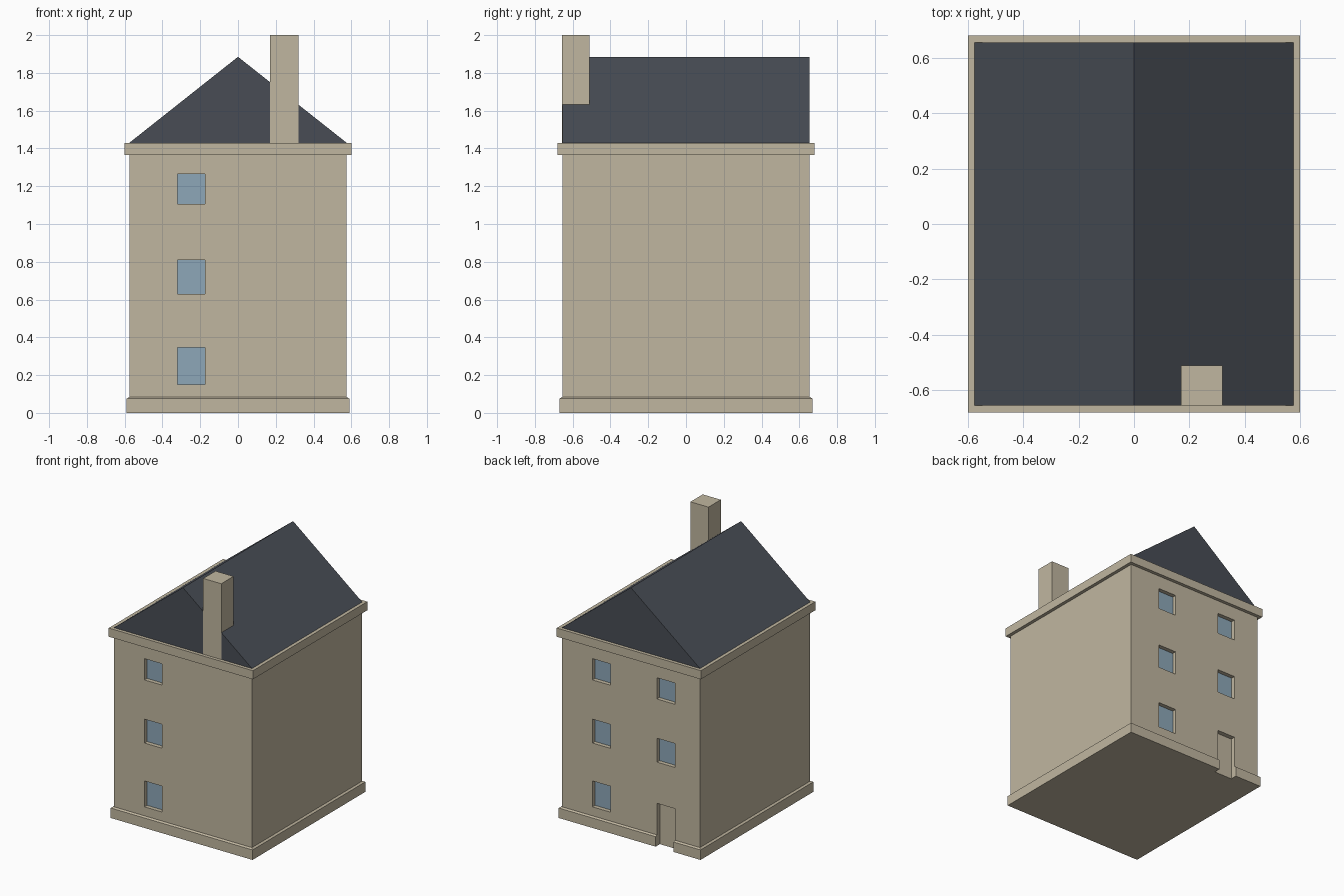
import bpy, bmesh
from mathutils import Vector

if "Cube" in bpy.data.objects:
    bpy.data.objects.remove(bpy.data.objects["Cube"])


def material(name, rgb):
    m = bpy.data.materials.new(name)
    m.diffuse_color = (*rgb, 1)
    m.use_nodes = True
    m.node_tree.nodes["Principled BSDF"].inputs["Base Color"].default_value = m.diffuse_color
    return m


STONE = material("stone", (0.53, 0.47, 0.35))
SLATE = material("slate", (0.065, 0.073, 0.09))
GLASS = material("glass", (0.27, 0.39, 0.48))


def add_box(bm, lo, hi):
    lo, hi = Vector(lo), Vector(hi)
    verts = bmesh.ops.create_cube(bm, size=1)["verts"]
    for v in verts:
        v.co = (lo + hi) / 2 + v.co * (hi - lo)
    return verts


def finish(bm, name, mat=None):
    me = bpy.data.meshes.new(name)
    bm.to_mesh(me)
    bm.free()
    ob = bpy.data.objects.new(name, me)
    bpy.context.collection.objects.link(ob)
    if mat:
        me.materials.append(mat)
    return ob


def boxes(name, spans, mat=None):
    bm = bmesh.new()
    for lo, hi in spans:
        add_box(bm, lo, hi)
    return finish(bm, name, mat)


def block(name, hx, hy, z0, z1):
    return boxes(name, [((-hx, -hy, z0), (hx, hy, z1))], STONE)


HX, HY = 0.575, 0.655
RECESS = 0.035

# Main masses
walls = block("walls", HX, HY, 0.01, 1.40)
cornice = block("cornice", 0.60, 0.68, 1.365, 1.43)

# Plinth with a slight slope along its top edge
bm = bmesh.new()
for v in add_box(bm, (-0.59, -0.67, 0), (0.59, 0.67, 0.075)):
    pass
top = max(bm.faces, key=lambda f: f.calc_center_median().z)
raised = bmesh.ops.extrude_face_region(bm, geom=[top])["geom"]
for v in [g for g in raised if isinstance(g, bmesh.types.BMVert)]:
    v.co += Vector((-0.012 if v.co.x > 0 else 0.012, -0.012 if v.co.y > 0 else 0.012, 0.008))
bm.faces.remove(top) if top.is_valid else None
plinth = finish(bm, "plinth", STONE)

# Window openings: (side, x range, z range)
floors = [(0.15, 0.345), (0.63, 0.81), (1.105, 1.265)]
openings = [(-1, (-0.32, -0.175), z) for z in floors]
openings += [(1, (0.17, 0.32), z) for z in floors]
openings += [(1, (-0.367, -0.217), z) for z in floors[1:]]
door = (1, (-0.367, -0.217), (-0.1, 0.32))


def span(opening, d0, d1):
    """Box through an opening, between two distances from the centre plane."""
    side, (x0, x1), (z0, z1) = opening
    y0, y1 = sorted((side * d0, side * d1))
    return (x0, y0, z0), (x1, y1, z1)


# Recess the openings and the doorway
cutter = boxes("cutter", [span(o, HY - RECESS, 0.8) for o in openings + [door]])
for ob in (walls, plinth):
    mod = ob.modifiers.new("openings", "BOOLEAN")
    mod.operation = "DIFFERENCE"
    mod.solver = "EXACT"
    mod.object = cutter
    bpy.context.view_layer.objects.active = ob
    bpy.ops.object.modifier_apply(modifier=mod.name)
bpy.data.objects.remove(cutter)

# Glass at the back of each recess
boxes("window_panes", [span(o, HY - RECESS - 0.01, HY - RECESS + 0.004) for o in openings], GLASS)

# Gable roof: triangular profile run along y
bm = bmesh.new()
profile = [bm.verts.new((x, -HY, z)) for x, z in [(-HX, 1.43), (HX, 1.43), (0, 1.885)]]
face = bm.faces.new(profile)
ext = bmesh.ops.extrude_face_region(bm, geom=[face], use_keep_orig=True)["geom"]
bmesh.ops.translate(bm, vec=(0, 2 * HY, 0), verts=[g for g in ext if isinstance(g, bmesh.types.BMVert)])
bmesh.ops.recalc_face_normals(bm, faces=bm.faces)
finish(bm, "roof", SLATE)

# Chimney, flush with the front gable
boxes("chimney", [((0.17, -HY - 0.001, 1.43), (0.32, -0.51, 2.0))], STONE)
